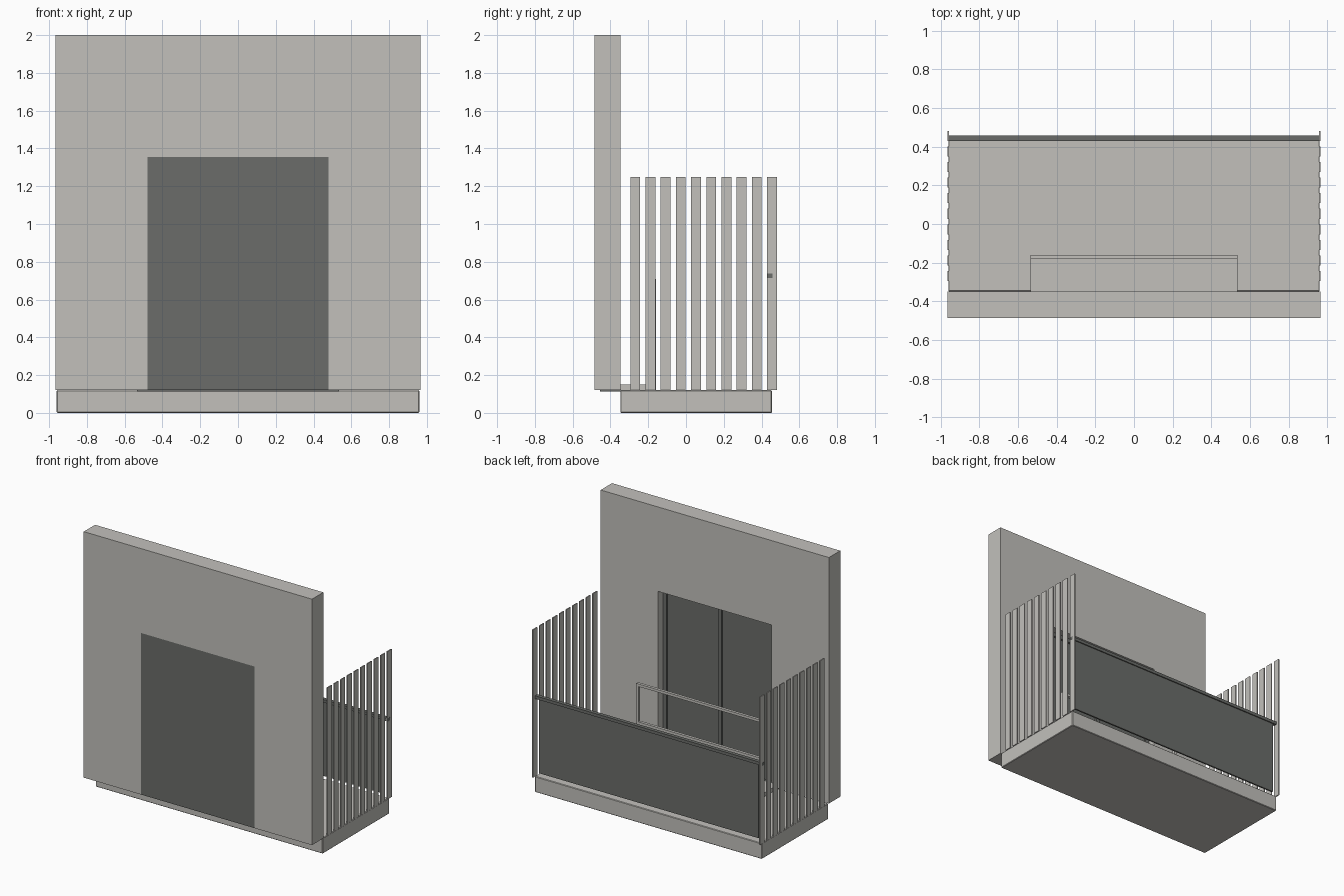
import bpy
import bmesh

if "Cube" in bpy.data.objects:
    bpy.data.objects.remove(bpy.data.objects["Cube"], do_unlink=True)


def material(name, rgb):
    mat = bpy.data.materials.new(name)
    mat.use_nodes = True
    colour = (*rgb, 1)
    mat.diffuse_color = colour
    mat.node_tree.nodes["Principled BSDF"].inputs["Base Color"].default_value = colour
    return mat


light = material("light grey", (0.54, 0.53, 0.50))
dark = material("dark grey", (0.145, 0.152, 0.142))


def finish(name, bm, mat):
    bmesh.ops.recalc_face_normals(bm, faces=bm.faces)
    mesh = bpy.data.meshes.new(name)
    bm.to_mesh(mesh)
    bm.free()
    mesh.materials.append(mat)
    obj = bpy.data.objects.new(name, mesh)
    bpy.context.collection.objects.link(obj)
    return obj


def box(name, xs, ys, zs, mat):
    bm = bmesh.new()
    bmesh.ops.create_cube(bm, size=1)
    for v in bm.verts:
        v.co = [r[0] if c < 0 else r[1] for c, r in zip(v.co, (xs, ys, zs))]
    return finish(name, bm, mat)


HALF = 0.965      # half width of the whole model
DECK = 0.12       # height of the floor
DOOR = 0.48       # half width of the doorway
DOOR_TOP = 1.355
GUARD = 0.535     # half width of step and guard rail

# Wall with a doorway, extruded from its outline
bm = bmesh.new()
half = [(DOOR, DOOR_TOP), (DOOR, DECK), (HALF, DECK), (HALF, 2)]
outline = half + [(-x, z) for x, z in reversed(half)]
face = bm.faces.new([bm.verts.new((x, -0.485, z)) for x, z in outline])
ext = bmesh.ops.extrude_face_region(bm, geom=[face])
verts = [g for g in ext["geom"] if isinstance(g, bmesh.types.BMVert)]
bmesh.ops.translate(bm, vec=(0, 0.137, 0), verts=verts)
finish("wall", bm, light)

# Floor slab
slab = box("floor_slab", (-0.96, 0.96), (-0.348, 0.455), (0, DECK), light)
bevel = slab.modifiers.new("soft_edge", "BEVEL")
bevel.width = 0.004
bevel.segments = 1

# Door: panel, frame and centre post
box("door_panel", (-DOOR, DOOR), (-0.485, -0.42), (DECK, DOOR_TOP), dark)
for side, x in (("right", -0.465), ("centre", 0), ("left", 0.465)):
    box(f"door_post_{side}", (x - 0.015, x + 0.015), (-0.42, -0.405), (DECK, DOOR_TOP), dark)
box("door_head", (-0.45, 0.45), (-0.42, -0.405), (DOOR_TOP - 0.03, DOOR_TOP), dark)
box("door_sill", (-GUARD, GUARD), (-0.455, -0.348), (0.112, DECK), dark)

# Step in front of the door
box("door_step", (-GUARD, GUARD), (-0.348, -0.16), (DECK, 0.15), light)

# Open guard rail on the edge of the step
for level, z in (("top", 0.70), ("middle", 0.41)):
    box(f"guard_bar_{level}", (-GUARD, GUARD), (-0.182, -0.16), (z - 0.01, z + 0.01), light)
for side, s in (("right", -1), ("left", 1)):
    x = s * (GUARD - 0.01)
    box(f"guard_post_{side}", (x - 0.01, x + 0.01), (-0.182, -0.16), (0.15, 0.69), light)

# Balustrade: dark panel under a handrail
box("balustrade_panel", (-0.93, 0.93), (0.438, 0.45), (0.15, 0.715), dark)
box("handrail", (-HALF, HALF), (0.43, 0.458), (0.715, 0.738), dark)

# Vertical slat screens on both sides
for side, s in (("right", -1), ("left", 1)):
    xs = sorted((s * 0.956, s * (HALF - 0.001)))
    for i in range(10):
        y = -0.295 + i * 0.0805
        box(f"slat_{side}_{i + 1}", xs, (y, y + 0.052), (DECK, 1.25), light)
